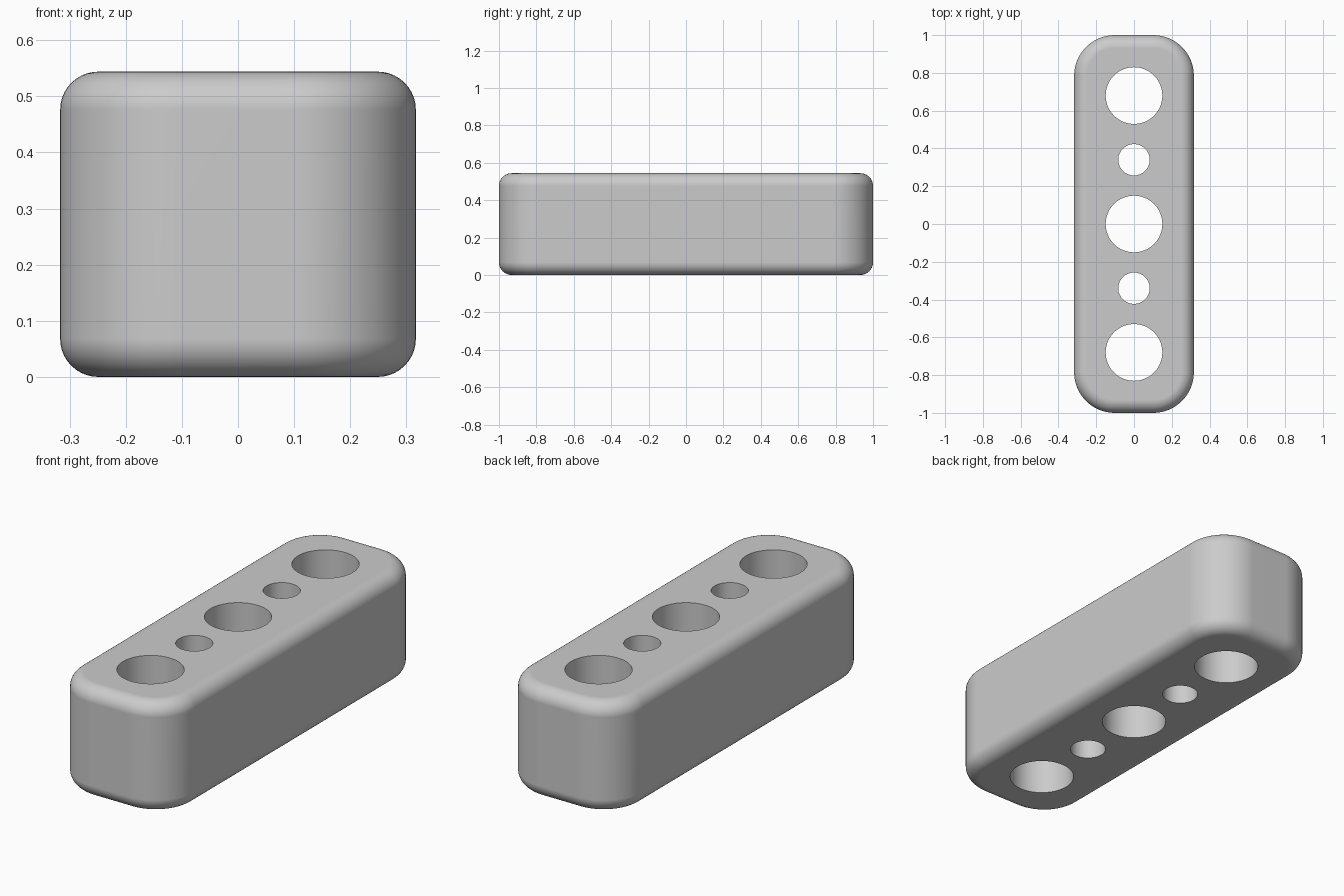
import bpy, bmesh, math
from math import sin, cos, pi

cube = bpy.data.objects.get("Cube")
if cube:
    bpy.data.objects.remove(cube, do_unlink=True)

HALF_X, HALF_Y, HEIGHT = 0.317, 1.0, 0.544
CORNER, FILLET = 0.215, 0.068
CORNER_STEPS, FILLET_STEPS = 16, 10

grey = bpy.data.materials.new("plain grey")
grey.use_nodes = True
colour = (0.6, 0.6, 0.6, 1)
grey.diffuse_color = colour
grey.node_tree.nodes["Principled BSDF"].inputs["Base Color"].default_value = colour


def outline(bm, inset, z):
    """One rounded-rectangle ring of vertices, pulled inwards by inset."""
    ring = []
    for quarter, (sx, sy) in enumerate([(1, 1), (-1, 1), (-1, -1), (1, -1)]):
        for i in range(CORNER_STEPS + 1):
            a = (quarter + i / CORNER_STEPS) * pi / 2
            r = CORNER - inset
            ring.append(bm.verts.new((sx * (HALF_X - CORNER) + r * cos(a),
                                      sy * (HALF_Y - CORNER) + r * sin(a), z)))
    return ring


# Block: stacked rings with rounded bottom and top edges
bm = bmesh.new()
arc = [i / FILLET_STEPS * pi / 2 for i in range(FILLET_STEPS + 1)]
levels = [(FILLET * (1 - sin(a)), FILLET * (1 - cos(a))) for a in arc]
levels += [(inset, HEIGHT - z) for inset, z in reversed(levels)]
rings = [outline(bm, inset, z) for inset, z in levels]
for low, high in zip(rings, rings[1:]):
    for i in range(len(low)):
        j = (i + 1) % len(low)
        bm.faces.new((low[i], low[j], high[j], high[i]))
bm.faces.new(rings[0][::-1])
bm.faces.new(rings[-1])
mesh = bpy.data.meshes.new("block")
bm.to_mesh(mesh)
bm.free()
mesh.materials.append(grey)
block = bpy.data.objects.new("block", mesh)
bpy.context.collection.objects.link(block)

# Row of through holes, alternating large and small
for step in range(-2, 3):
    radius = 0.083 if step % 2 else 0.15
    bpy.ops.mesh.primitive_cylinder_add(vertices=64, radius=radius, depth=1,
                                        location=(0, step * 0.34, HEIGHT / 2))
    cutter = bpy.context.object
    cutter.name = "hole_cutter"
    cutter.hide_render = True
    cutter.data.materials.append(grey)
    bpy.ops.object.select_all(action="DESELECT")
    bpy.context.view_layer.objects.active = block
    block.select_set(True)
    cut = block.modifiers.new("hole", "BOOLEAN")
    cut.operation, cut.solver, cut.object = "DIFFERENCE", "EXACT", cutter
    bpy.ops.object.modifier_apply(modifier=cut.name)
    bpy.data.objects.remove(cutter, do_unlink=True)

# Smooth sides with crisp hole rims
bpy.ops.object.shade_smooth_by_angle(angle=math.radians(35))
weighted = block.modifiers.new("weighted normals", "WEIGHTED_NORMAL")
weighted.keep_sharp = True
